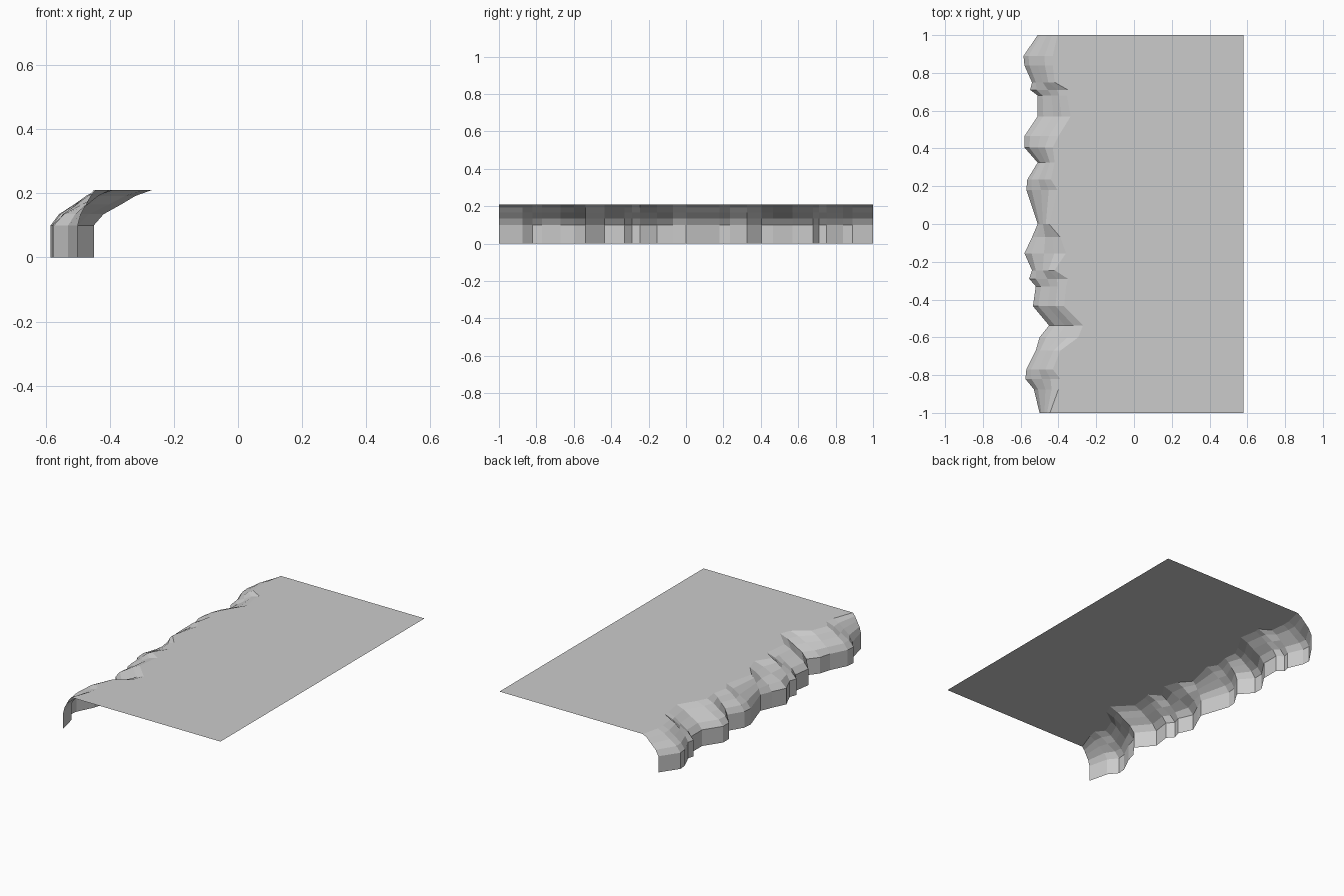
import bpy, bmesh

if "Cube" in bpy.data.objects:
    bpy.data.objects.remove(bpy.data.objects["Cube"])

# Stations along the cliff: y, x of the foot, x of the upper lip
STATIONS = [
    (1.0, -.51, -.405), (.89, -.585, -.43), (.84, -.58, -.43), (.75, -.54, -.42),
    (.71, -.55, -.35), (.68, -.51, -.355), (.57, -.51, -.335), (.465, -.58, -.40),
    (.405, -.58, -.43), (.325, -.51, -.42), (.235, -.565, -.44), (.18, -.57, -.405),
    (0, -.51, -.45), (-.07, -.54, -.39), (-.155, -.58, -.36), (-.245, -.54, -.42),
    (-.29, -.555, -.35), (-.33, -.52, -.36), (-.435, -.535, -.37), (-.537, -.45, -.27),
    (-.60, -.50, -.295), (-.67, -.52, -.39), (-.77, -.57, -.43), (-.82, -.575, -.39),
    (-.875, -.53, -.40), (-1.0, -.50, -.445),
]
# Cliff profile: share of the way from foot to lip, height
PROFILE = [(0, 0), (0, .10), (.17, .135), (.47, .165), (.72, .192), (1, .21)]
BACK_X, TOP_Z = .58, .21


def make_object(name, rows):
    """Skin neighbouring rows of points with flat quads."""
    bm = bmesh.new()
    grid = [[bm.verts.new(p) for p in row] for row in rows]
    for a, b in zip(grid, grid[1:]):
        for i in range(len(a) - 1):
            bm.faces.new((a[i], b[i], b[i + 1], a[i + 1]))
    bm.normal_update()
    mesh = bpy.data.meshes.new(name)
    bm.to_mesh(mesh)
    bm.free()
    obj = bpy.data.objects.new(name, mesh)
    bpy.context.collection.objects.link(obj)
    return obj


# Jagged rock face, open underneath and at both ends
make_object("cliff_face", [[(foot + (lip - foot) * t, y, z) for t, z in PROFILE]
                           for y, foot, lip in STATIONS])

# Flat ground on top, running from the lip to the straight back edge
make_object("plateau_top", [[(lip, y, TOP_Z), (BACK_X, y, TOP_Z)]
                            for y, foot, lip in STATIONS])
